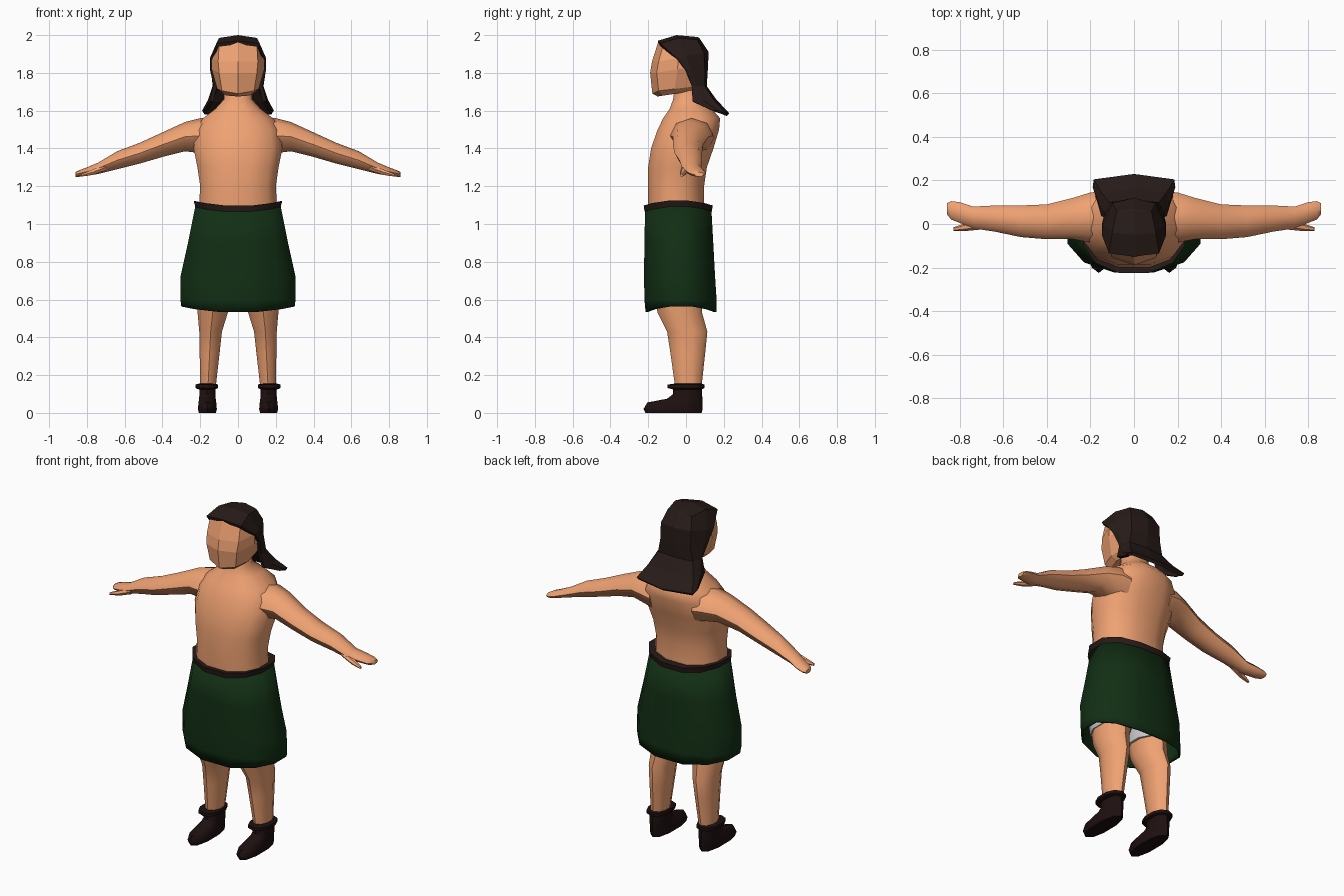
import bpy, bmesh, math
from mathutils import Vector


def material(name, rgb):
    m = bpy.data.materials.new(name)
    m.diffuse_color = (*rgb, 1)
    return m


SKIN = material("skin", (0.87, 0.36, 0.17))
HAIR = material("dark_brown", (0.020, 0.011, 0.009))
BOOT = material("boot_brown", (0.013, 0.005, 0.005))
GREEN = material("green_cloth", (0.006, 0.028, 0.007))


def grid_mesh(name, rows, mat, closed=True, caps=True, smooth=True):
    """Join rows of points with quads; mirrored duplicates are welded."""
    bm = bmesh.new()
    vr = [[bm.verts.new(p) for p in r] for r in rows]
    n = len(rows[0])
    for a, b in zip(vr, vr[1:]):
        for i in range(n if closed else n - 1):
            j = (i + 1) % n
            bm.faces.new((a[i], a[j], b[j], b[i]))
    if caps:
        bm.faces.new(vr[0])
        bm.faces.new(vr[-1])
    bmesh.ops.remove_doubles(bm, verts=bm.verts, dist=0.0005)
    bmesh.ops.recalc_face_normals(bm, faces=bm.faces)
    me = bpy.data.meshes.new(name)
    bm.to_mesh(me)
    bm.free()
    ob = bpy.data.objects.new(name, me)
    bpy.context.collection.objects.link(ob)
    if mat:
        me.materials.append(mat)
    if smooth:
        bpy.ops.object.select_all(action='DESELECT')
        ob.select_set(True)
        bpy.context.view_layer.objects.active = ob
        bpy.ops.object.shade_smooth_by_angle(angle=math.radians(45))
    return ob


def spow(v, e):
    return math.copysign(abs(v) ** e, v)


def oval(z, w, yf, yb, rise=0, cx=0, n=12, e=0.85):
    """Horizontal rounded ring; rise lifts its left and right sides."""
    pts = []
    for k in range(n):
        t = 2 * math.pi * (k + 0.5) / n
        c, s = spow(math.cos(t), e), spow(math.sin(t), e)
        pts.append((cx + w * c / abs(spow(math.cos(math.pi / n), e)),
                    (yf + yb) / 2 + (yb - yf) / 2 * s, z + rise * c * c))
    return pts


def limb_ring(x, y0, y1, z0, z1, n=8):
    """Upright ring for parts running along x."""
    return [(x, (y0 + y1) / 2 + (y1 - y0) / 2 * math.cos(k * 2 * math.pi / n),
             (z0 + z1) / 2 + (z1 - z0) / 2 * math.sin(k * 2 * math.pi / n)) for k in range(n)]


def mirrored_pair(name, rows, mat, **kw):
    for side, s in (("left", 1), ("right", -1)):
        grid_mesh(f"{side}_{name}", [[(s * x, y, z) for x, y, z in r] for r in rows], mat, **kw)


def full_row(half):
    """Complete a half row that runs to the back centre line."""
    return half + [(-x, y, z) for x, y, z in reversed(half[:-1])]


def solidify(ob, t):
    m = ob.modifiers.new("thickness", 'SOLIDIFY')
    m.thickness, m.offset = t, -1


# torso and neck
grid_mesh("torso", [oval(*r) for r in (
    (1.04, .20, -.20, .10), (1.12, .205, -.205, .10), (1.20, .20, -.205, .10),
    (1.30, .215, -.205, .115), (1.40, .235, -.19, .15), (1.50, .225, -.155, .18),
    (1.56, .185, -.125, .185), (1.61, .12, -.09, .14), (1.66, .075, -.07, .075),
    (1.74, .07, -.06, .06))], SKIN)

# arms with mitten hands, and thumbs
mirrored_pair("arm", [limb_ring(*r) for r in (
    (.14, -.08, .15, 1.36, 1.56), (.20, -.085, .145, 1.375, 1.56),
    (.28, -.07, .12, 1.385, 1.54), (.40, -.07, .09, 1.355, 1.485),
    (.52, -.06, .085, 1.32, 1.43), (.64, -.035, .085, 1.29, 1.385),
    (.74, -.02, .08, 1.265, 1.325), (.80, .005, .10, 1.255, 1.30),
    (.84, .02, .105, 1.25, 1.285), (.86, .045, .095, 1.25, 1.275))], SKIN)
mirrored_pair("thumb", [limb_ring(*r, n=6) for r in (
    (.70, -.025, .03, 1.28, 1.32), (.77, -.032, .005, 1.258, 1.29),
    (.83, -.033, -.015, 1.25, 1.265))], SKIN)

# faceted head
head = [
    [(0, -.15, 1.675), (.06, -.12, 1.68), (.08, -.05, 1.69), (.06, .05, 1.71), (0, .06, 1.71)],
    [(0, -.178, 1.69), (.085, -.145, 1.705), (.11, -.06, 1.715), (.09, .06, 1.73), (0, .08, 1.73)],
    [(0, -.19, 1.80), (.10, -.155, 1.80), (.14, -.045, 1.82), (.12, .06, 1.82), (0, .09, 1.82)],
    [(0, -.18, 1.86), (.105, -.145, 1.86), (.14, -.04, 1.88), (.10, .06, 1.88), (0, .09, 1.88)],
    [(0, -.145, 1.97), (.10, -.12, 1.95), (.11, -.03, 1.96), (.07, .05, 1.96), (0, .06, 1.96)],
]
grid_mesh("head", [full_row(h)[:-1] for h in head], SKIN, smooth=False)

# hair: cap opening at the face and a flared sheet down the back
hair = [
    [(0, -.15, 1.97), (0, -.05, 2.0), (0, .06, 1.99), (0, .07, 1.985)],
    [(.115, -.135, 1.955), (.10, -.04, 1.985), (.08, .06, 1.975), (0, .07, 1.985)],
    [(.148, -.05, 1.88), (.14, .00, 1.89), (.10, .095, 1.905), (0, .12, 1.91)],
    [(.148, .00, 1.815), (.14, .03, 1.815), (.10, .10, 1.81), (0, .115, 1.81)],
    [(.13, .03, 1.73), (.135, .055, 1.73), (.115, .10, 1.73), (0, .11, 1.73)],
    [(.15, .035, 1.65), (.16, .09, 1.655), (.15, .145, 1.66), (0, .16, 1.66)],
    [(.18, .14, 1.60), (.19, .17, 1.60), (.185, .205, 1.595), (0, .23, 1.585)],
]
ob = grid_mesh("hair", [full_row(h) for h in hair], HAIR, closed=False, caps=False, smooth=False)
solidify(ob, .02)

# skirt
ob = grid_mesh("skirt", [oval(*r, e=.9) for r in (
    (1.075, .225, -.222, .14, .025), (.90, .265, -.226, .15), (.72, .305, -.228, .16),
    (.60, .305, -.226, .168), (.53, .30, -.22, .168, .035))], GREEN, caps=False)
solidify(ob, .012)

# waistband
grid_mesh("waistband", [oval(*r, e=.9) for r in (
    (1.065, .225, -.225, .142, .025), (1.095, .235, -.23, .148, .03),
    (1.095, .20, -.20, .095, .02), (1.06, .20, -.20, .095, .02),
    (1.065, .225, -.225, .142, .025))], HAIR, caps=False)

# shorts under the skirt
grid_mesh("shorts_hips", [oval(*r) for r in (
    (1.06, .20, -.195, .10), (.90, .225, -.20, .13), (.76, .22, -.19, .12),
    (.69, .17, -.14, .08))], None)
mirrored_pair("shorts_leg", [oval(*r, cx=.125, n=10, e=1) for r in (
    (.84, .11, -.19, .12), (.70, .107, -.19, .11), (.60, .095, -.178, .095))], None)

# legs
mirrored_pair("leg", [oval(z, w, f, b, cx=cx, n=10, e=1) for z, w, f, b, cx in (
    (.66, .09, -.18, .09, .125), (.53, .08, -.15, .085, .134), (.43, .06, -.10, .113, .145),
    (.32, .053, -.083, .102, .15), (.12, .04, -.055, .08, .16))], SKIN)

# boots and rolled cuffs
mirrored_pair("boot", [oval(z, w, f, b, cx=.162, n=10) for z, w, f, b in (
    (0, .045, -.215, .083), (.02, .05, -.225, .088), (.055, .047, -.205, .088),
    (.075, .044, -.10, .087), (.10, .042, -.068, .085), (.14, .044, -.068, .085))], BOOT)
mirrored_pair("boot_cuff", [oval(z, w, f, b, cx=.165, n=10) for z, w, f, b in (
    (.125, .045, -.07, .085), (.132, .06, -.098, .097), (.15, .06, -.098, .097),
    (.155, .042, -.06, .083))], BOOT)
